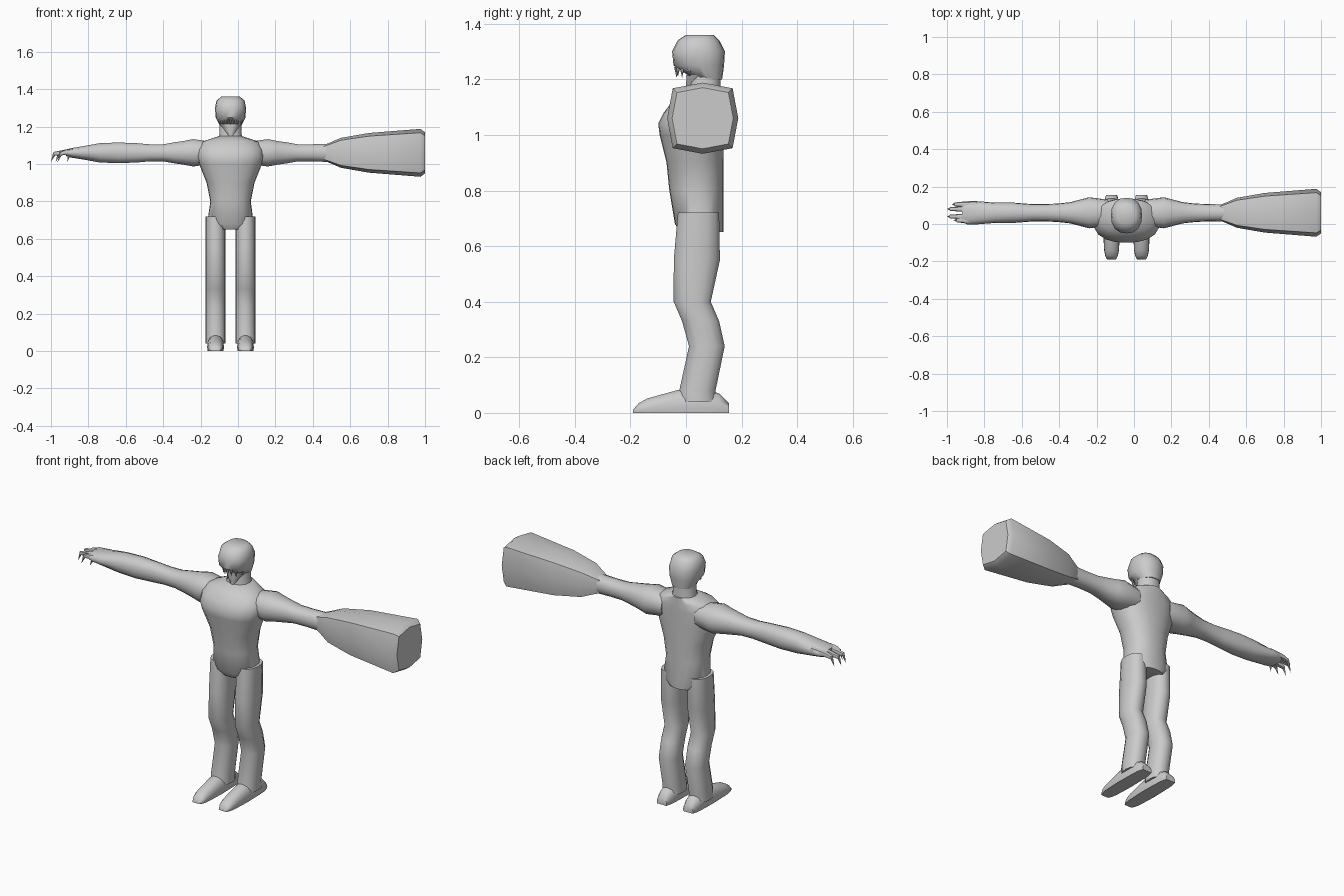
import bpy, bmesh
from math import cos, sin, pi, radians
from mathutils import Vector

if "Cube" in bpy.data.objects:
    bpy.data.objects.remove(bpy.data.objects["Cube"])

MIDDLE = -.04         # the body's own centre line in x
ARM_DEPTH = .06       # y of both arms
ARM_HEIGHT = 1.06     # z of both arms
LEG_OFFSET = .08      # distance of each leg from the centre line
GREY = (.6, .6, .6, 1)

grey = bpy.data.materials.new("plain grey")
grey.use_nodes = True
grey.diffuse_color = GREY
grey.node_tree.nodes["Principled BSDF"].inputs["Base Color"].default_value = GREY


def finish(name, bm, angle=50):
    """Turn a bmesh into a grey, smooth-shaded object."""
    bmesh.ops.recalc_face_normals(bm, faces=bm.faces)
    mesh = bpy.data.meshes.new(name)
    bm.to_mesh(mesh)
    bm.free()
    mesh.materials.append(grey)
    part = bpy.data.objects.new(name, mesh)
    bpy.context.collection.objects.link(part)
    bpy.ops.object.select_all(action='DESELECT')
    part.select_set(True)
    bpy.context.view_layer.objects.active = part
    bpy.ops.object.shade_smooth_by_angle(angle=radians(angle))


def loft(name, sections, place, sides=14, power=2.4, angle=50):
    """Skin rounded sections (position, a_min, a_max, b_min, b_max).
    place(position, a, b) gives the point in space."""
    bm = bmesh.new()
    loops = []
    for position, a_min, a_max, b_min, b_max in sections:
        loop = []
        for i in range(sides):
            across, along = cos(2 * pi * i / sides), sin(2 * pi * i / sides)
            reach = (abs(across) ** power + abs(along) ** power) ** (-1 / power)
            a = (a_min + a_max + (a_max - a_min) * across * reach) / 2
            b = (b_min + b_max + (b_max - b_min) * along * reach) / 2
            loop.append(bm.verts.new(place(position, a, b)))
        loops.append(loop)
    for low, high in zip(loops, loops[1:]):
        for i in range(sides):
            j = (i + 1) % sides
            bm.faces.new((low[i], low[j], high[j], high[i]))
    bm.faces.new(loops[0])
    bm.faces.new(loops[-1])
    finish(name, bm, angle)


def upright(name, sections, **options):
    """Symmetric part on the centre line: (height, half_width, front, back)."""
    loft(name, [(z, -half, half, front, back) for z, half, front, back in sections],
         lambda z, x, y: (MIDDLE + x, y, z), **options)


def tube(name, stations, place, **options):
    """Round part along x: (distance, y, z, radius_y, radius_z)."""
    loft(name, [(x, y - ry, y + ry, z - rz, z + rz) for x, y, z, ry, rz in stations],
         place, **options)


def spikes(name, pairs, radius):
    """Sharp cones, each from a root to a tip."""
    bm = bmesh.new()
    for root, tip in pairs:
        made = bmesh.ops.create_cone(bm, segments=6, radius1=radius, radius2=0,
                                     depth=(tip - root).length, cap_ends=True)
        turn = (tip - root).to_track_quat('Z', 'Y').to_matrix()
        bmesh.ops.rotate(bm, verts=made["verts"], matrix=turn)
        bmesh.ops.translate(bm, verts=made["verts"], vec=(root + tip) / 2)
    finish(name, bm)


# Torso: the back is nearly straight, so only width and front vary
BACK = .135
torso = [(.65, .08, -.02), (.68, .125, -.04), (.8, .108, -.06), (.9, .128, -.07),
         (1, .168, -.095), (1.04, .178, -.1), (1.08, .176, -.08), (1.12, .15, -.05),
         (1.15, .06, 0)]
upright("torso", [(z, half, front, BACK) for z, half, front in torso], sides=20)

# Neck, skull and jaw
upright("neck", [(1.1, .08, 0, .13), (1.16, .058, .01, .125), (1.25, .058, .01, .125)])
upright("skull", [(1.2, .055, .03, .13), (1.25, .08, -.045, .137), (1.3, .083, -.05, .14),
                  (1.34, .075, -.03, .12), (1.36, .05, 0, .1)], sides=16)
upright("jaw", [(1.145, .008, 0, .04), (1.18, .035, 0, .06), (1.215, .057, 0, .08)], sides=10)

# Upper fangs follow the curve of the mouth
fangs = []
for k in range(-3, 4):
    root = Vector((MIDDLE + .019 * k, k * k / 200 - .034, 1.245))
    fangs.append((root, root - Vector((0, 0, .04 - .005 * (k % 2)))))
spikes("fangs", fangs, .009)

# Legs of even width bend back below the knee; feet have flat soles
LEG_HALF = .054
leg = [(.72, -.03, .12), (.55, -.045, .123), (.4, -.045, .09), (.33, -.015, .12),
       (.24, .01, .14), (.08, -.025, .107), (.04, -.025, .11)]
foot = [(-.19, .024, .012), (-.17, .034, .035), (-.14, .04, .052), (-.03, .045, .083),
        (.06, .043, .09), (.12, .04, .07), (.154, .03, .035)]
for side, sign in (("left", 1), ("right", -1)):
    centre = MIDDLE + sign * LEG_OFFSET
    loft(side + "_leg", [(z, -LEG_HALF, LEG_HALF, front, back) for z, front, back in leg],
         lambda z, x, y: (centre + x, y, z))
    loft(side + "_foot", [(y, -half, half, -top / 2, top) for y, half, top in foot],
         lambda y, x, z: (centre + x, y, max(z, 0)))

# Arms share the shoulder; the right one continues to a flat hand
shoulder = [(.1, .07, .06), (.2, .083, .074), (.25, .07, .064), (.3, .057, .057),
            (.36, .05, .046), (.43, .046, .046)]
left_end = [(.54, .045, .05)]
right_end = [(.5, .046, .052), (.6, .054, .056), (.7, .054, .052), (.8, .062, .034),
             (.85, .062, .026), (.88, .05, .018)]
for side, sign, end in (("left", 1, left_end), ("right", -1, right_end)):
    tube(side + "_arm",
         [(x, ARM_DEPTH, ARM_HEIGHT, ry, rz) for x, ry, rz in shoulder + end],
         lambda x, y, z: (MIDDLE + sign * x, y, z))

# Fingers in two pairs, each ending in a claw that hooks down
claws = []
for finger, (y, tip) in enumerate([(.02, .95), (.04, .985), (.08, .985), (.105, .96)]):
    tube("finger_" + str(finger + 1),
         [(.84, y, 1.065, .016, .02), (.92, y, 1.064, .014, .014), (tip, y, 1.055, .01, .01)],
         lambda x, y, z: (-x, y, z), sides=8)
    root = Vector((.005 - tip, y, 1.06))
    claws.append((root, root - Vector((.02, 0, .05))))
thumb = Vector((-.9, .03, 1.05))
claws.append((thumb, thumb - Vector((.015, .01, .04))))
spikes("claws", claws, .009)

# Flared eight-sided cannon in place of the left forearm
cannon = [(.46, .042), (.49, .054), (.55, .08), (.7, .106), (.975, .128), (1, .11)]
tube("arm_cannon", [(x, ARM_DEPTH, ARM_HEIGHT, r, r) for x, r in cannon],
     lambda x, y, z: (x, y, z), sides=8, power=4, angle=40)
